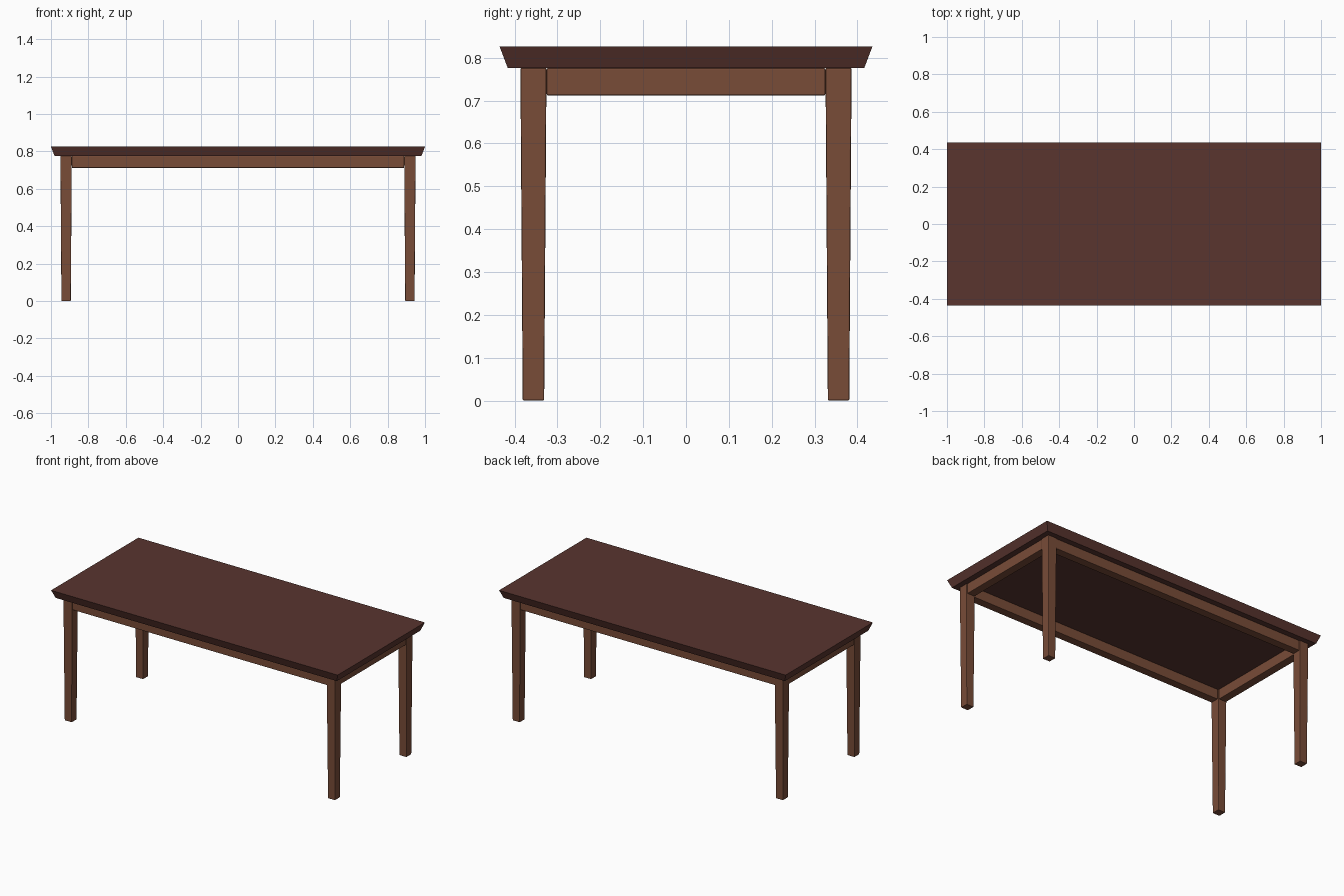
import bpy, bmesh

if "Cube" in bpy.data.objects:
    bpy.data.objects.remove(bpy.data.objects["Cube"])

def material(name, color):
    m = bpy.data.materials.new(name)
    m.diffuse_color = (*color, 1)
    m.use_nodes = True
    m.node_tree.nodes["Principled BSDF"].inputs["Base Color"].default_value = m.diffuse_color
    return m

TOP = material("dark_wood", (0.10, 0.035, 0.028))
FRAME = material("brown_wood", (0.19, 0.072, 0.039))

def tapered_box(name, center, low, high, z0, z1, mat, bevel=0.0):
    """Box whose half sizes go from low (at z0) to high (at z1)."""
    bm = bmesh.new()
    bmesh.ops.create_cube(bm, size=2)
    for v in bm.verts:
        hx, hy = high if v.co.z > 0 else low
        v.co = (center[0] + v.co.x * hx, center[1] + v.co.y * hy,
                z1 if v.co.z > 0 else z0)
    if bevel:
        bmesh.ops.bevel(bm, geom=bm.edges[:], offset=bevel, segments=2,
                        profile=0.5, affect='EDGES')
    me = bpy.data.meshes.new(name)
    bm.to_mesh(me)
    bm.free()
    me.materials.append(mat)
    ob = bpy.data.objects.new(name, me)
    bpy.context.collection.objects.link(ob)
    return ob

LEG_X, LEG_Y = 0.919, 0.356
JOIN_Z, RAIL_Z = 0.776, 0.712

# Table top with undercut edges
tapered_box("table_top", (0, 0), (0.981, 0.416), (1.0, 0.435), JOIN_Z, 0.826, TOP)

# Four slightly tapered legs
for sx, xn in ((-1, "left"), (1, "right")):
    for sy, yn in ((-1, "front"), (1, "back")):
        tapered_box(f"{yn}_{xn}_leg", (sx * LEG_X, sy * LEG_Y),
                    (0.025, 0.025), (0.0305, 0.0305), 0, JOIN_Z, FRAME, 0.003)

# Rails between the legs
for s, yn, xn in ((-1, "front", "left"), (1, "back", "right")):
    half = (LEG_X - 0.031, 0.026)
    tapered_box(f"{yn}_rail", (0, s * LEG_Y), half, half, RAIL_Z, JOIN_Z, FRAME, 0.003)
    half = (0.026, LEG_Y - 0.031)
    tapered_box(f"{xn}_rail", (s * LEG_X, 0), half, half, RAIL_Z, JOIN_Z, FRAME, 0.003)
